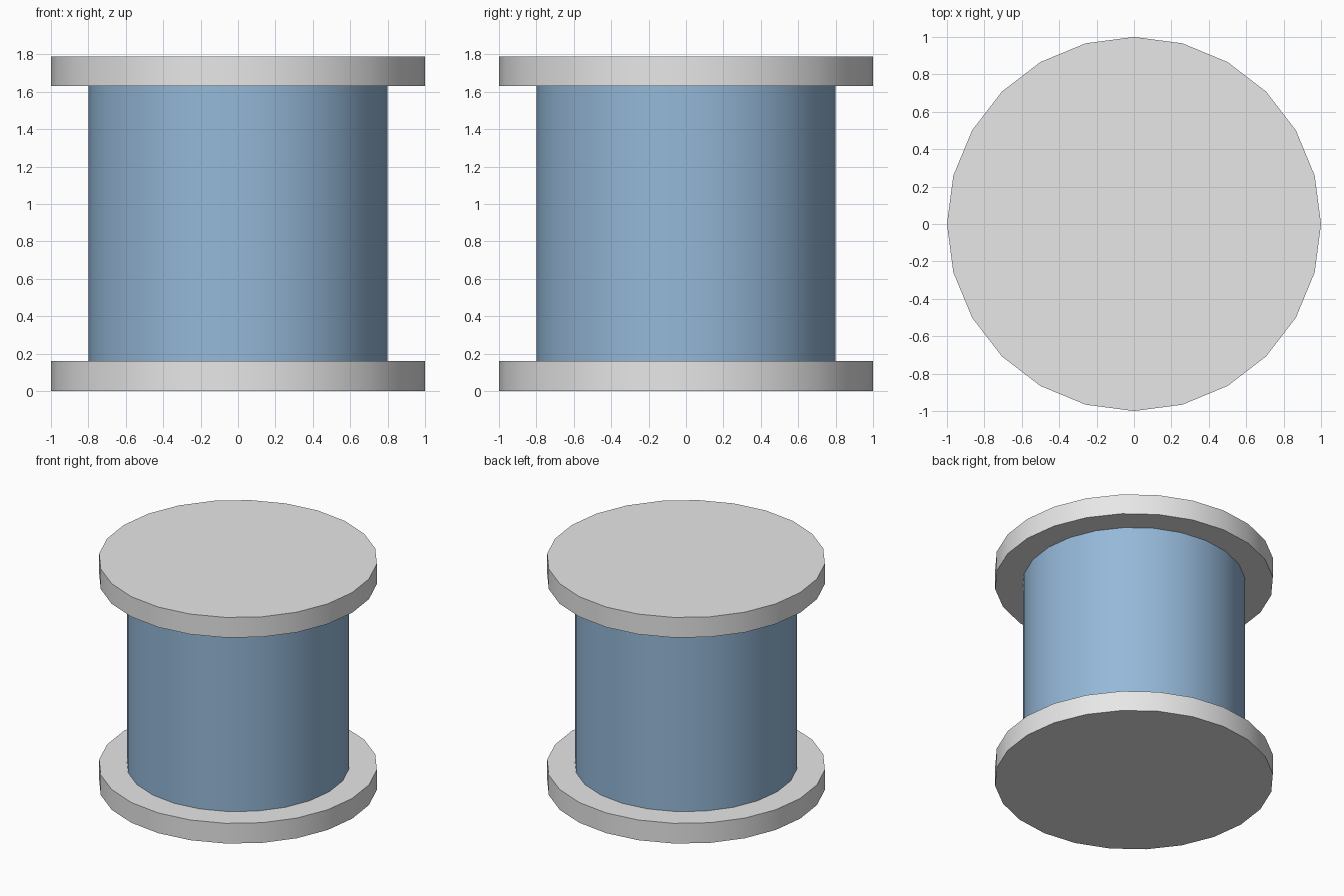
import bpy
import math

cube = bpy.data.objects.get("Cube")
if cube:
    bpy.data.objects.remove(cube, do_unlink=True)

SIDES = 24
HEIGHT = 1.79
FLANGE = 0.16


def make_material(name, rgb):
    mat = bpy.data.materials.new(name)
    mat.use_nodes = True
    colour = (*rgb, 1)
    mat.diffuse_color = colour
    mat.node_tree.nodes["Principled BSDF"].inputs["Base Color"].default_value = colour
    return mat


def make_disc(name, radius, bottom, top, mat):
    bpy.ops.mesh.primitive_cylinder_add(
        vertices=SIDES, radius=radius, depth=top - bottom,
        location=(0, 0, (bottom + top) / 2))
    obj = bpy.context.object
    obj.name = name
    obj.data.materials.append(mat)
    bpy.ops.object.shade_smooth_by_angle(angle=math.radians(30))
    return obj


grey = make_material("light grey", (0.8, 0.8, 0.8))
blue = make_material("soft blue", (0.3, 0.48, 0.69))

# Flanges at both ends, with the drum between them
make_disc("bottom_flange", 1, 0, FLANGE, grey)
make_disc("drum", 0.8, FLANGE, HEIGHT - FLANGE, blue)
make_disc("top_flange", 1, HEIGHT - FLANGE, HEIGHT, grey)
